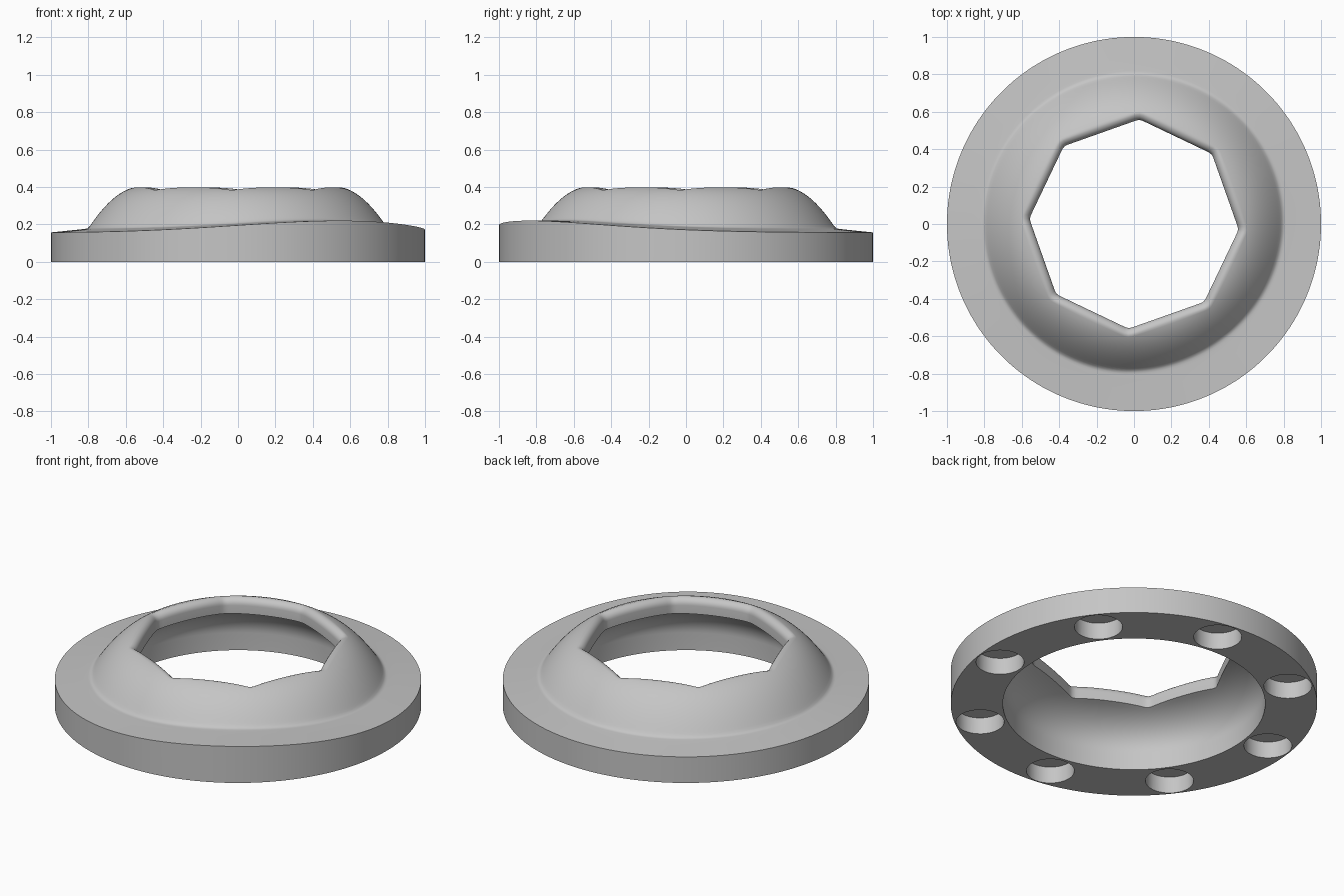
import bpy, bmesh
from math import pi, cos, sin, radians, sqrt, exp
from mathutils import Matrix

cube = bpy.data.objects.get("Cube")
if cube:
    bpy.data.objects.remove(cube, do_unlink=True)

grey = bpy.data.materials.new("plain grey")
grey.use_nodes = True
colour = (0.56, 0.56, 0.56, 1)
grey.diffuse_color = colour
grey.node_tree.nodes["Principled BSDF"].inputs["Base Color"].default_value = colour

SIDES, STEPS = 8, 24
COUNT = SIDES * STEPS
TWIST = radians(-3)          # turn of the octagonal opening
BORE, LEDGE = 0.716, 0.105   # inner cylinder radius and height
LIP = 0.04                   # rounding of the opening's edge


def opening(k):
    """Radius of the softened octagon at step k."""
    phi = 2 * pi * (k % STEPS) / COUNT - pi / SIDES
    return min(0.518 / cos(phi), 0.557)


def flange_top(r, angle):
    """Flange height, with one gentle rise around the rim."""
    d = (angle + radians(57) + pi) % (2 * pi) - pi
    rise = exp(-(d / radians(33)) ** 2 / 2)
    t = min(max((r - 0.82) / 0.18, 0), 1)
    return 0.175 - 0.018 * t + (0.045 + 0.018 * t) * rise


def dome(r):
    return 0.404 - 2.7 * (r - 0.51) ** 2


def upper(r, angle):
    """Dome blended into the flange with a small fillet."""
    a, b = dome(r), flange_top(r, angle)
    return (a + b + sqrt((a - b) ** 2 + 0.012 ** 2)) / 2


def cavity(r):
    return LEDGE + 0.22 * sqrt(max(0, 1 - ((r - 0.4) / (BORE - 0.4)) ** 2))


def section(k, angle):
    """Closed cross-section at one angle: bore, cavity, lip, dome, flange."""
    R = opening(k)
    pts = [(BORE, 0), (BORE, LEDGE)]
    for i in range(1, 15):
        r = BORE + (R - BORE) * (i / 14) ** 2
        pts.append((r, cavity(r)))
    top = upper(R + LIP, angle)
    for i in range(7):
        a = pi / 2 * i / 6
        pts.append((R + LIP * (1 - cos(a)), top - LIP * (1 - sin(a))))
    for i in range(1, 31):
        r = R + LIP + (0.88 - R - LIP) * i / 30
        pts.append((r, upper(r, angle)))
    return pts + [(1, flange_top(1, angle)), (1, 0)]


# Domed ring swept round the axis
bm = bmesh.new()
rings = []
for k in range(COUNT):
    angle = TWIST + 2 * pi * k / COUNT
    rings.append([bm.verts.new((r * cos(angle), r * sin(angle), z))
                  for r, z in section(k, angle)])
for k, ring in enumerate(rings):
    after = rings[(k + 1) % COUNT]
    for i in range(len(ring)):
        j = (i + 1) % len(ring)
        bm.faces.new((ring[i], ring[j], after[j], after[i]))
bmesh.ops.recalc_face_normals(bm, faces=bm.faces)
mesh = bpy.data.meshes.new("domed_ring")
bm.to_mesh(mesh)
bm.free()
mesh.materials.append(grey)
body = bpy.data.objects.new("domed_ring", mesh)
bpy.context.collection.objects.link(body)

# Eight blind round pockets in the underside
bm = bmesh.new()
for k in range(SIDES):
    a = radians(37) + k * pi / 4
    place = Matrix.Translation((0.862 * cos(a), 0.862 * sin(a), 0))
    bmesh.ops.create_cone(bm, cap_ends=True, segments=48, radius1=0.131,
                          radius2=0.131, depth=0.2, matrix=place)
mesh = bpy.data.meshes.new("pocket_cutter")
bm.to_mesh(mesh)
bm.free()
mesh.materials.append(grey)
cutter = bpy.data.objects.new("pocket_cutter", mesh)
bpy.context.collection.objects.link(cutter)
cutter.hide_render = True

bpy.ops.object.select_all(action='DESELECT')
body.select_set(True)
bpy.context.view_layer.objects.active = body
cut = body.modifiers.new("pockets", 'BOOLEAN')
cut.operation = 'DIFFERENCE'
cut.solver = 'EXACT'
cut.object = cutter
bpy.ops.object.modifier_apply(modifier=cut.name)
bpy.data.objects.remove(cutter, do_unlink=True)
bpy.ops.object.shade_smooth_by_angle(angle=radians(35))
